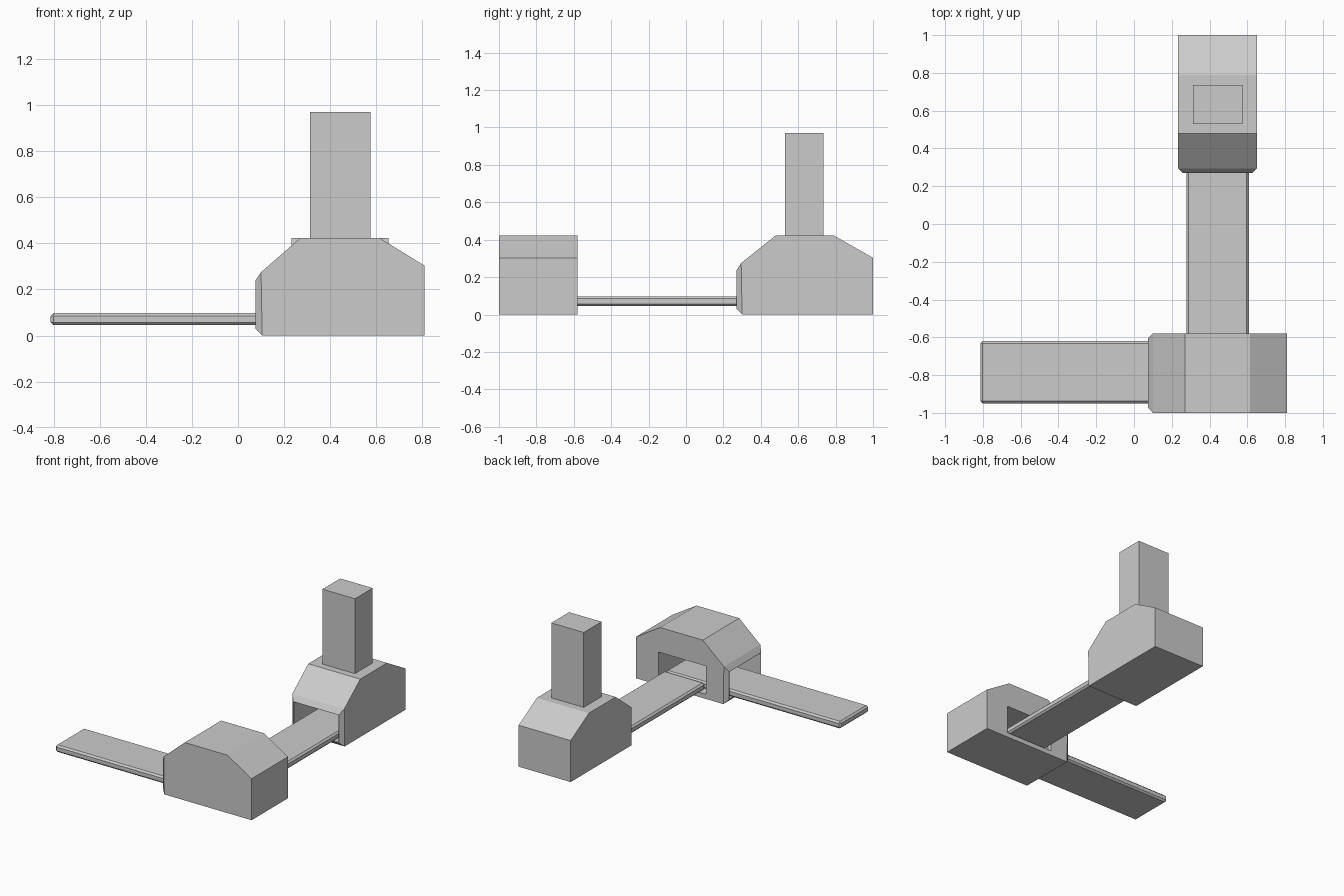
import bpy, bmesh
from mathutils import Vector

if "Cube" in bpy.data.objects:
    bpy.data.objects.remove(bpy.data.objects["Cube"])


def add_mesh(name, bm):
    bmesh.ops.recalc_face_normals(bm, faces=bm.faces[:])
    mesh = bpy.data.meshes.new(name)
    bm.to_mesh(mesh)
    bm.free()
    ob = bpy.data.objects.new(name, mesh)
    bpy.context.collection.objects.link(ob)
    return ob


def box(name, lo, hi, bevel=0):
    bm = bmesh.new()
    bmesh.ops.create_cube(bm, size=1)
    for v in bm.verts:
        v.co = Vector([(a + b) / 2 + c * (b - a) for a, b, c in zip(lo, hi, v.co)])
    if bevel:
        bmesh.ops.bevel(bm, geom=bm.edges[:], offset=bevel, segments=1,
                        affect='EDGES', profile=0.5)
    return add_mesh(name, bm)


def housing(name, profile, v0, v1, lip, place):
    """Side profile (u, z) swept from v0 to v1, with a tapered lip at the mouth."""
    bm = bmesh.new()
    base = bm.faces.new([bm.verts.new(place(u, v0, z)) for u, z in profile])
    res = bmesh.ops.extrude_face_region(bm, geom=[base], use_keep_orig=True)
    far = [f for f in res['geom'] if isinstance(f, bmesh.types.BMFace)][0]
    shift = place(0, v1 - v0, 0)
    bmesh.ops.translate(bm, verts=far.verts[:], vec=shift)
    # The mouth is the side between the first two profile points
    ends = {tuple(round(c, 3) for c in place(u, v, z))
            for u, z in profile[:2] for v in (v0, v1)}
    mouth = [f for f in bm.faces
             if all(tuple(round(c, 3) for c in v.co) in ends for v in f.verts)][0]
    inner = bmesh.ops.extrude_discrete_faces(bm, faces=[mouth])['faces'][0]
    mid = (v0 + v1) / 2
    for vert in inner.verts:
        v = vert.co.dot(place(0, 1, 0))
        z = 0.03 if vert.co.z < 0.1 else 0.237
        vert.co = place(lip, v0 + 0.025 if v < mid else v1 - 0.025, z)
    bmesh.ops.remove_doubles(bm, verts=bm.verts[:], dist=0.0001)
    return add_mesh(name, bm)


def cut(ob, lo, hi):
    cutter = box("cutter", lo, hi)
    cutter.hide_render = True
    mod = ob.modifiers.new("opening", 'BOOLEAN')
    mod.operation, mod.solver, mod.object = 'DIFFERENCE', 'EXACT', cutter
    bpy.context.view_layer.objects.active = ob
    bpy.ops.object.modifier_apply(modifier=mod.name)
    bpy.data.objects.remove(cutter)


# Corner housing, mouth towards -x and a side opening towards +y
corner = housing("corner_housing",
                 [(0.105, 0), (0.10, 0.275), (0.27, 0.423), (0.615, 0.423),
                  (0.81, 0.303), (0.81, 0)],
                 -1.0, -0.58, 0.075, lambda u, v, z: Vector((u, v, z)))
cut(corner, (0, -0.97, 0.034), (0.63, -0.61, 0.233))
cut(corner, (0.245, -0.9, 0.034), (0.63, -0.5, 0.24))

# Rear housing, mouth towards -y
rear = housing("rear_housing",
               [(0.30, 0), (0.295, 0.275), (0.48, 0.423), (0.79, 0.423),
                (1.0, 0.303), (1.0, 0)],
               0.232, 0.652, 0.27, lambda u, v, z: Vector((v, u, z)))
cut(rear, (0.262, 0.2, 0.034), (0.622, 0.9, 0.233))

# Tower on the rear housing
box("tower", (0.312, 0.53, 0.40), (0.574, 0.735, 0.97))

# Conveyor belts
box("side_conveyor", (-0.813, -0.95, 0.045), (0.6, -0.62, 0.097), 0.012)
box("middle_conveyor", (0.277, -0.617, 0.045), (0.608, 0.85, 0.097), 0.012)
